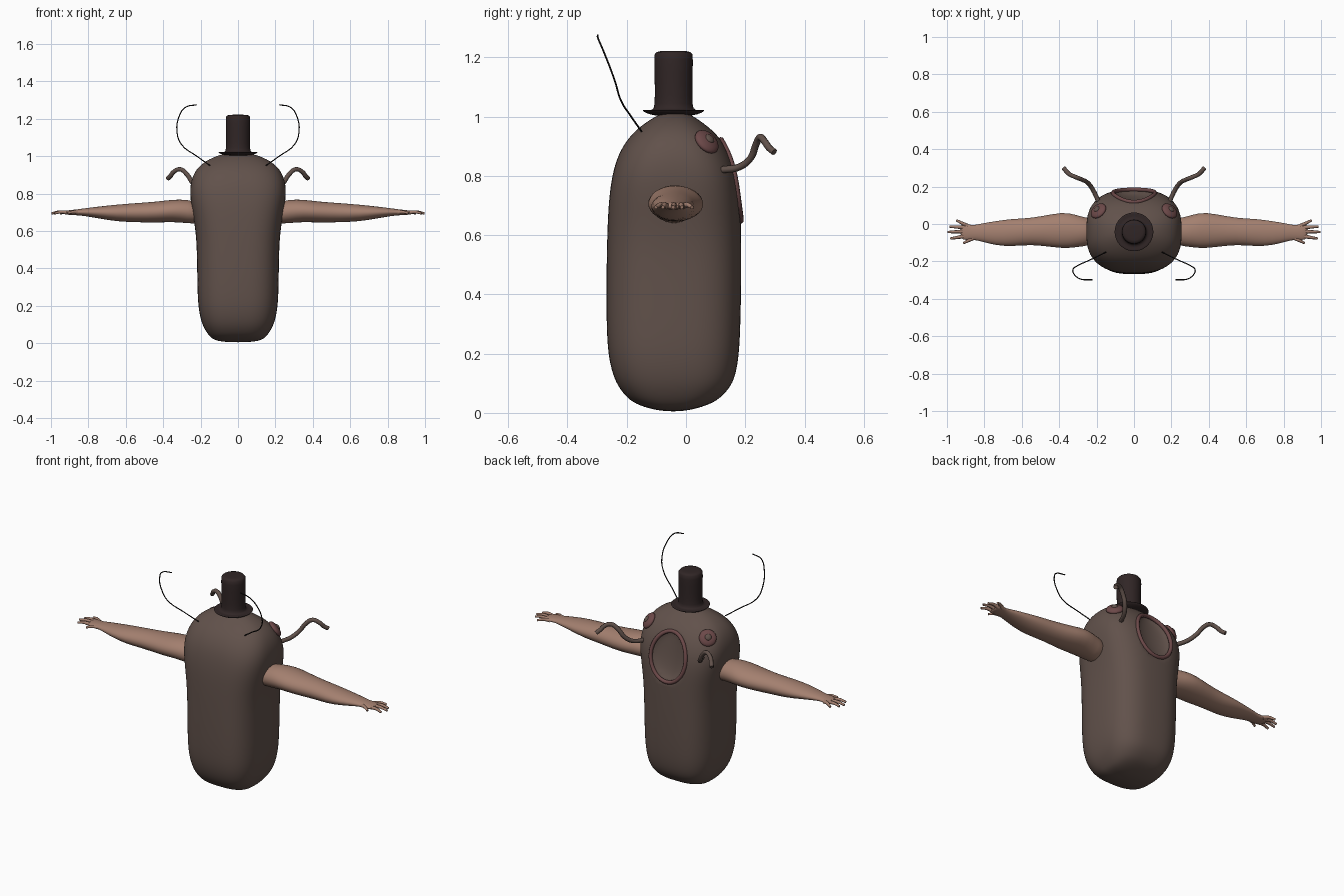
import bpy, bmesh
from math import cos, sin, pi, copysign
from mathutils import Vector

old = bpy.data.objects.get("Cube")
if old:
    bpy.data.objects.remove(old, do_unlink=True)


def material(name, *rgb):
    mat = bpy.data.materials.new(name)
    mat.use_nodes = True
    color = (*rgb, 1)
    mat.diffuse_color = color
    bsdf = mat.node_tree.nodes["Principled BSDF"]
    bsdf.inputs["Base Color"].default_value = color
    bsdf.inputs["Roughness"].default_value = 0.8
    return mat


BROWN = material("body brown", 0.12, 0.083, 0.07)
SKIN = material("arm skin", 0.37, 0.215, 0.16)
ROSE = material("dusky rose", 0.15, 0.066, 0.066)
DARK = material("hat dark brown", 0.03, 0.019, 0.019)
BLACK = material("antenna black", 0.008, 0.007, 0.007)


def activate(obj):
    bpy.ops.object.select_all(action='DESELECT')
    obj.select_set(True)
    bpy.context.view_layer.objects.active = obj


def loft(name, rings, mat, levels):
    """Skin a stack of closed rings, cap both ends and smooth the result."""
    bm = bmesh.new()
    loops = [[bm.verts.new(p) for p in ring] for ring in rings]
    for a, b in zip(loops, loops[1:]):
        for i in range(len(a)):
            j = (i + 1) % len(a)
            bm.faces.new((a[i], a[j], b[j], b[i]))
    bm.faces.new(loops[0])
    bm.faces.new(loops[-1])
    bmesh.ops.recalc_face_normals(bm, faces=bm.faces)
    mesh = bpy.data.meshes.new(name)
    bm.to_mesh(mesh)
    bm.free()
    obj = bpy.data.objects.new(name, mesh)
    bpy.context.collection.objects.link(obj)
    mesh.materials.append(mat)
    activate(obj)
    if levels:
        mod = obj.modifiers.new("Smooth", 'SUBSURF')
        mod.levels = mod.render_levels = levels
        bpy.ops.object.modifier_apply(modifier=mod.name)
    bpy.ops.object.shade_smooth_by_angle(angle=0.9)
    return obj


def oval(sides, power=2):
    """Unit superellipse points."""
    pts = []
    for i in range(sides):
        c, s = cos(2 * pi * i / sides), sin(2 * pi * i / sides)
        pts.append((copysign(abs(c) ** (2 / power), c),
                    copysign(abs(s) ** (2 / power), s)))
    return pts


def tube(name, points, radius, mat, side=1, cyclic=False, taper=1):
    """Round tube through points, mirrored in x when side is -1."""
    curve = bpy.data.curves.new(name, 'CURVE')
    curve.dimensions = '3D'
    curve.bevel_depth = radius
    curve.bevel_resolution = 2
    curve.resolution_u = 6
    curve.use_fill_caps = True
    spline = curve.splines.new('BEZIER')
    spline.bezier_points.add(len(points) - 1)
    spline.use_cyclic_u = cyclic
    for i, (knot, (x, y, z)) in enumerate(zip(spline.bezier_points, points)):
        knot.co = (side * x, y, z)
        knot.handle_left_type = knot.handle_right_type = 'AUTO'
        knot.radius = 1 + (taper - 1) * i / (len(points) - 1)
    curve.materials.append(mat)
    obj = bpy.data.objects.new(name, curve)
    bpy.context.collection.objects.link(obj)
    activate(obj)
    bpy.ops.object.convert(target='MESH')
    bpy.ops.object.shade_smooth_by_angle(angle=0.9)


def dome(name, center, normal, size, depth, mat):
    """Flattened ball facing along normal."""
    bpy.ops.mesh.primitive_uv_sphere_add(segments=24, ring_count=12, radius=1, location=center)
    obj = bpy.context.object
    obj.name = name
    obj.scale = (size, size, depth)
    obj.rotation_euler = normal.to_track_quat('Z', 'Y').to_euler()
    obj.data.materials.append(mat)
    bpy.ops.object.shade_smooth()


# Body: height, half width, near and far depth
BODY = [
    (.005, .06, -.07, -.015), (.015, .125, -.13, .04), (.035, .15, -.18, .095),
    (.06, .17, -.208, .127), (.1, .192, -.237, .16), (.16, .208, -.257, .175),
    (.24, .217, -.268, .183), (.4, .219, -.27, .187), (.55, .222, -.268, .187),
    (.65, .235, -.265, .186), (.73, .25, -.26, .183), (.8, .258, -.25, .173),
    (.86, .254, -.234, .155), (.91, .236, -.208, .128), (.95, .206, -.175, .095),
    (.985, .155, -.13, .05), (1.01, .09, -.085, .01), (1.02, .03, -.055, -.02)]
rings = []
for z, half, near, far in BODY:
    power = 2.9 - max(0, z - .8) * 3
    mid, depth = (near + far) / 2, (far - near) / 2
    rings.append([(half * c, mid + depth * s, z) for c, s in oval(32, power)])
body = loft("body", rings, BROWN, 2)

# Mouth: raised lip around a shallow hollow
MOUTH_Z, MOUTH_W, MOUTH_H = .785, .112, .135
lip = []
for c, s in oval(24):
    start = Vector((MOUTH_W * c, 1, MOUTH_Z + MOUTH_H * s))
    lip.append(body.ray_cast(start, Vector((0, -1, 0)))[1].copy())
tube("mouth_lip", lip, .011, ROSE, cyclic=True)

# Eye seats, found on the body surface
eyes = {}
for label, side in (("left", 1), ("right", -1)):
    hit = body.ray_cast(Vector((side, .07, .915)), Vector((-side, 0, 0)))
    eyes[label] = (hit[1].copy(), hit[2].copy())

for v in body.data.vertices:
    d = (v.co.x / MOUTH_W) ** 2 + ((v.co.z - MOUTH_Z) / MOUTH_H) ** 2
    if v.co.y > 0 and d < 1:
        v.co.y -= .045 * (1 - d) ** .6

# Arm: distance out, near and far depth, bottom and top
ARM = [
    (.19, -.11, .03, .635, .75), (.27, -.12, .035, .64, .77), (.35, -.133, .066, .648, .77),
    (.43, -.127, .057, .643, .758), (.55, -.11, .032, .646, .75), (.65, -.122, .03, .65, .742),
    (.74, -.116, .017, .666, .732), (.82, -.093, .003, .68, .722), (.86, -.084, -.008, .684, .716),
    (.9, -.088, .003, .686, .712), (.93, -.08, 0, .688, .708)]
ANTENNA = [(.15, -.15, .95), (.22, -.185, 1.0), (.3, -.222, 1.06), (.325, -.24, 1.12),
           (.312, -.278, 1.22), (.28, -.296, 1.262), (.222, -.298, 1.275)]
FEELER = [(.19, .12, .82), (.218, .18, .83), (.245, .218, .86), (.275, .236, .905),
          (.31, .25, .93), (.345, .266, .915), (.36, .28, .895), (.375, .298, .88)]
# Finger: root and tip, each as distance out and depth
FINGERS = {"little": (.89, -.01, .95, .02), "ring": (.91, -.018, .985, -.014),
           "middle": (.91, -.04, .997, -.043), "index": (.91, -.066, .982, -.078),
           "thumb": (.85, -.072, .912, -.102)}

for label, side in (("left", 1), ("right", -1)):
    rings = []
    for x, near, far, low, high in ARM:
        rings.append([(side * x, (near + far) / 2 + c * (far - near) / 2,
                       (low + high) / 2 + s * (high - low) / 2) for c, s in oval(16)])
    loft(label + "_arm", rings, SKIN, 1)
    for finger, (x0, y0, x1, y1) in FINGERS.items():
        path = [(x0, y0, .698), ((x0 + x1) / 2, (y0 + y1) / 2, .702), (x1, y1, .694)]
        tube(f"{label}_{finger}_finger", path, .011, SKIN, side, taper=.55)
    tube(label + "_antenna", ANTENNA, .003, BLACK, side)
    tube(label + "_feeler", FEELER, .012, BROWN, side)
    spot, normal = eyes[label]
    dome(label + "_eye", spot, normal, .047, .02, ROSE)
    dome(label + "_pupil", spot + normal * .016, normal, .018, .01, BROWN)

# Top hat: radius and height from brim to crown
HAT = [(.06, 1.0), (.1, 1.014), (.106, 1.022), (.1, 1.024), (.07, 1.02),
       (.064, 1.035), (.063, 1.1), (.067, 1.205), (.062, 1.22), (.03, 1.222)]
loft("top_hat", [[(r * c, r * s - .042, z) for c, s in oval(32)] for r, z in HAT], DARK, 1)
